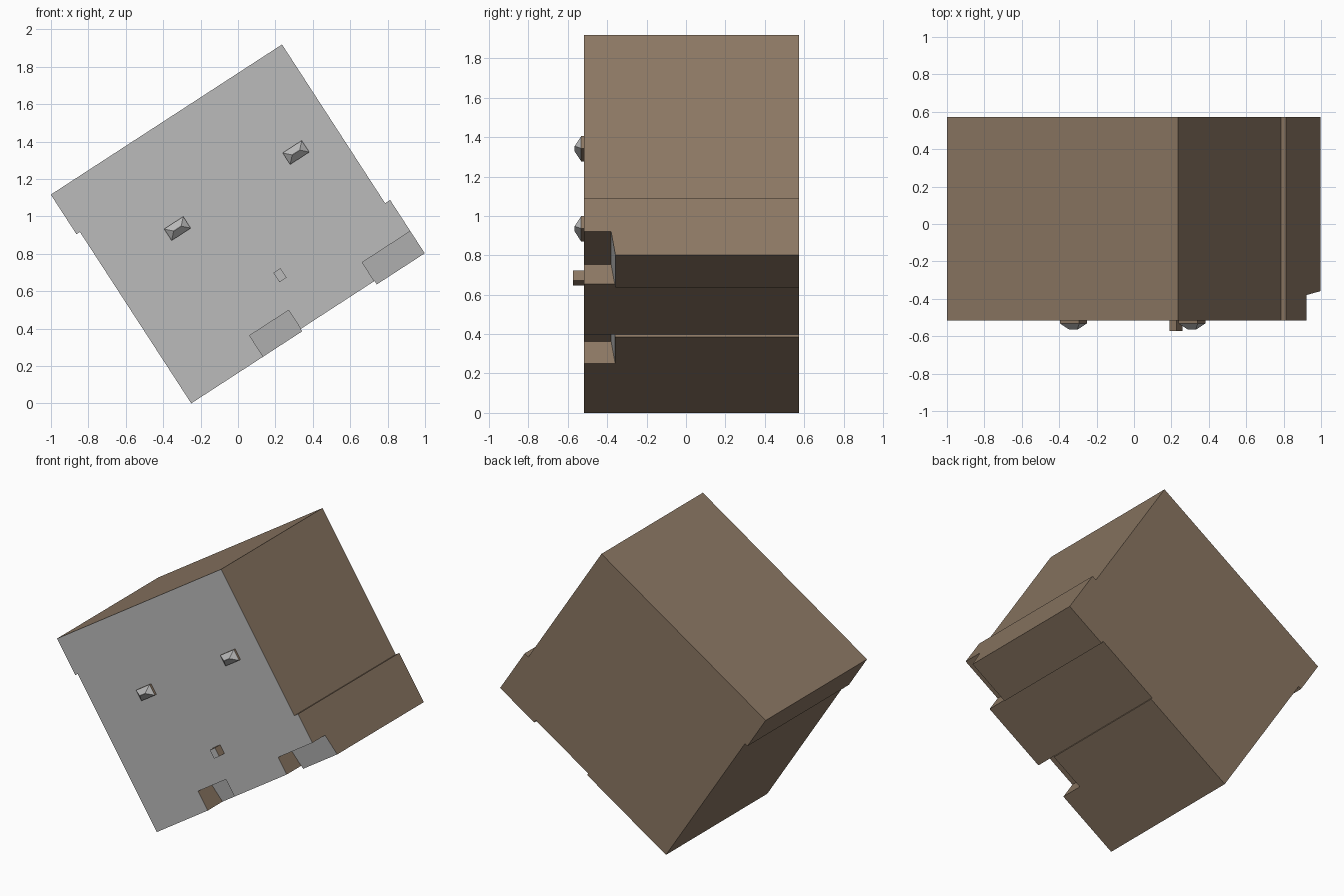
import bpy, bmesh, math
from mathutils import Vector

if "Cube" in bpy.data.objects:
    bpy.data.objects.remove(bpy.data.objects["Cube"])

A = math.radians(33)
C, S = math.cos(A), math.sin(A)
FRONT, BACK = -0.517, 0.573

brown = bpy.data.materials.new("brown")
brown.diffuse_color = (0.26, 0.185, 0.125, 1)
brown.use_nodes = True
brown.node_tree.nodes["Principled BSDF"].inputs["Base Color"].default_value = brown.diffuse_color
grey = bpy.data.materials.new("grey")
grey.diffuse_color = (0.5, 0.5, 0.5, 1)
grey.use_nodes = True
grey.node_tree.nodes["Principled BSDF"].inputs["Base Color"].default_value = grey.diffuse_color


def world(u, y, v):
    """Tilted box coordinates (along base, depth, up the side) to world."""
    return Vector((-0.25 + u * C - v * S, y, u * S + v * C))


def make(name, loops, wrap=True):
    """Join two matching loops of tilted points into a closed solid."""
    bm = bmesh.new()
    a, b = [[bm.verts.new(world(*p)) for p in loop] for loop in loops]
    n = len(a)
    bm.faces.new(a)
    bm.faces.new(b)
    for i in range(n):
        j = (i + 1) % n
        bm.faces.new((a[i], a[j], b[j], b[i]))
    bmesh.ops.recalc_face_normals(bm, faces=bm.faces)
    me = bpy.data.meshes.new(name)
    bm.to_mesh(me)
    bm.free()
    ob = bpy.data.objects.new(name, me)
    bpy.context.collection.objects.link(ob)
    return ob


def paint(ob):
    """Front-facing faces grey, everything else brown."""
    ob.data.materials.clear()
    ob.data.materials.append(brown)
    ob.data.materials.append(grey)
    for f in ob.data.polygons:
        f.material_index = 1 if f.normal.y < -0.3 else 0


def rect(u, v, w, h, y):
    return [(u - w/2, y, v - h/2), (u + w/2, y, v - h/2),
            (u + w/2, y, v + h/2), (u - w/2, y, v + h/2)]


# Tilted box body with shallow steps in its outline
outline = [(0, 0), (0.707, 0), (0.707, 0.015), (1.178, 0.015), (1.178, -0.007),
           (1.484, -0.007), (1.484, 0.333), (1.452, 0.333), (1.452, 1.345),
           (-0.022, 1.345), (-0.022, 1.093), (0, 1.093)]
body = make("body", [[(u, y, v) for u, v in outline] for y in (FRONT, BACK)])

# Two notches in the lower front edge, with sloping back walls
side = [(-0.7, 0.134), (-0.38, 0.134), (-0.352, -0.05), (-0.7, -0.05)]
bpy.context.view_layer.objects.active = body
for u0, u1 in ((0.459, 0.708), (1.177, 1.6)):
    cutter = make("notch_cutter", [[(u, y, v) for y, v in side] for u in (u0, u1)])
    cutter.hide_render = True
    mod = body.modifiers.new("notch", 'BOOLEAN')
    mod.operation = 'DIFFERENCE'
    mod.solver = 'EXACT'
    mod.object = cutter
    bpy.ops.object.modifier_apply(modifier=mod.name)
    bpy.data.objects.remove(cutter)
paint(body)

# Raised studs: short rectangular base with a hipped front
for name, u, v in (("left_stud", 0.447, 0.824), ("right_stud", 1.2, 0.82)):
    base = make(name + "_base", [rect(u, v, 0.122, 0.074, y) for y in (FRONT + 0.01, -0.532)])
    hip = make(name + "_hip", [rect(u, v, 0.122, 0.074, -0.532),
                               rect(u, v, 0.05, 0.002, -0.565)])
    paint(base)
    paint(hip)

# Small square peg
paint(make("peg", [rect(0.771, 0.316, 0.046, 0.06, y) for y in (FRONT + 0.01, -0.573)]))
